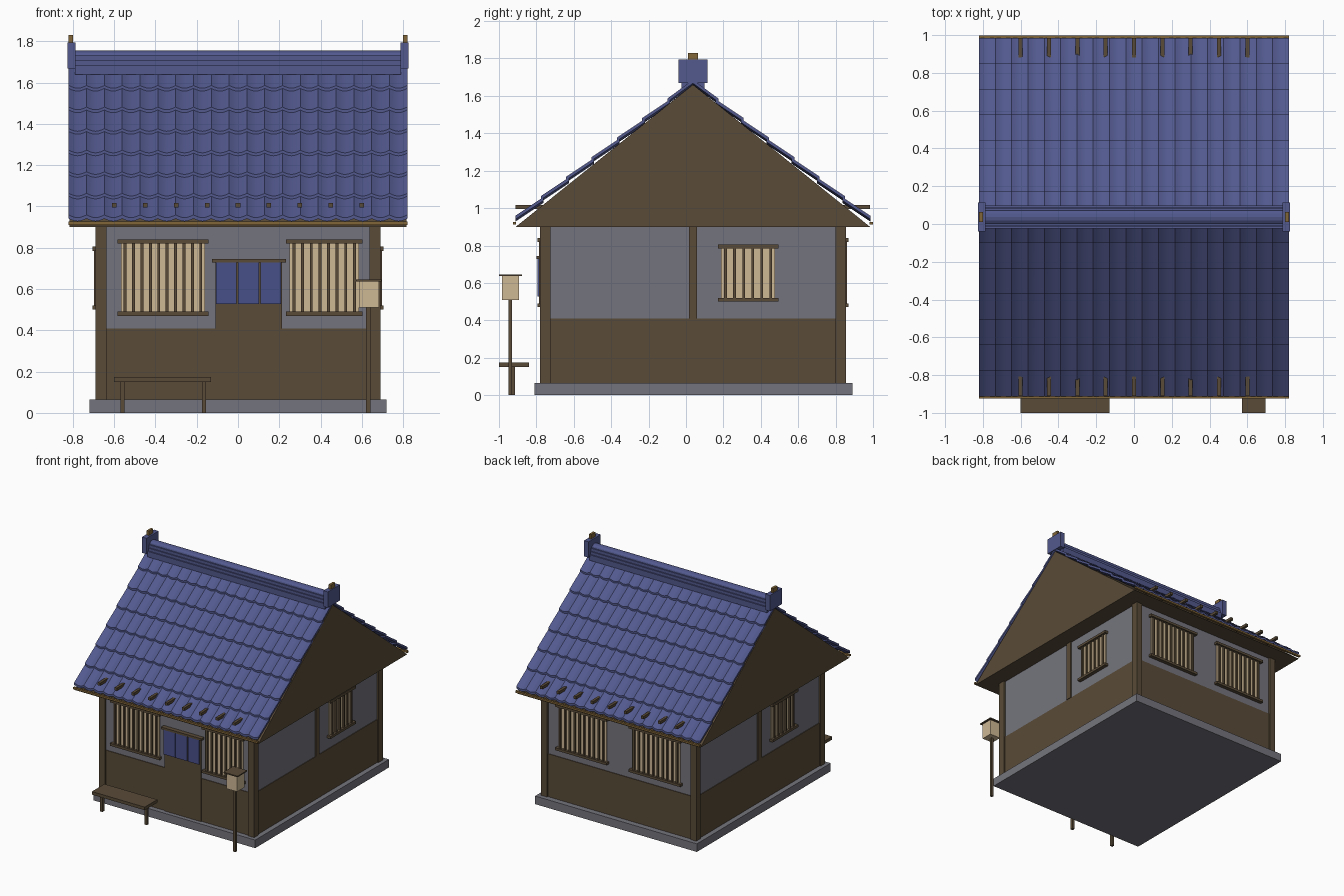
import bpy, bmesh, math
from mathutils import Matrix

cube = bpy.data.objects.get("Cube")
if cube:
    bpy.data.objects.remove(cube, do_unlink=True)

MID = 0.037          # depth centre of the house
TILES, ROWS = 19, 7  # roof tile columns and courses


def material(name, rgb):
    m = bpy.data.materials.new(name)
    m.use_nodes = True
    m.diffuse_color = (*rgb, 1)
    m.node_tree.nodes["Principled BSDF"].inputs["Base Color"].default_value = (*rgb, 1)
    return m


WOOD = material("dark wood", (0.1, 0.07, 0.04))
OCHRE = material("ochre wood", (0.22, 0.13, 0.04))
PLASTER = material("grey plaster", (0.175, 0.175, 0.205))
STONE = material("foundation stone", (0.175, 0.175, 0.205))
TILE = material("blue roof tile", (0.085, 0.1, 0.27))
CLOTH = material("blue cloth", (0.065, 0.08, 0.25))
PAPER = material("cream paper", (0.62, 0.48, 0.3))


def finish(name, bm, mat):
    bmesh.ops.recalc_face_normals(bm, faces=bm.faces)
    mesh = bpy.data.meshes.new(name)
    bm.to_mesh(mesh)
    bm.free()
    mesh.materials.append(mat)
    ob = bpy.data.objects.new(name, mesh)
    bpy.context.collection.objects.link(ob)
    return ob


def box(name, mat, x, y, z, turn=None):
    """Box between the given ranges, optionally turned about the vertical axis."""
    bm = bmesh.new()
    bmesh.ops.create_cube(bm, size=1)
    for v in bm.verts:
        for i, (a, b) in enumerate((x, y, z)):
            v.co[i] = a if v.co[i] < 0 else b
    if turn:
        bm.transform(turn)
    return finish(name, bm, mat)


def extrude_x(name, mat, profile, half):
    """Closed y-z profile swept along x."""
    bm = bmesh.new()
    ends = [[bm.verts.new((s * half, y, z)) for y, z in profile] for s in (-1, 1)]
    n = len(profile)
    for e in ends:
        bm.faces.new(e)
    for i in range(n):
        j = (i + 1) % n
        bm.faces.new((ends[0][i], ends[0][j], ends[1][j], ends[1][i]))
    return finish(name, bm, mat)


# Foundation, walls and posts
box("foundation", STONE, (-0.72, 0.72), (-0.81, 0.89), (0, 0.065))
box("plaster_walls", PLASTER, (-0.675, 0.675), (-0.765, 0.84), (0.3, 0.9))
box("lower_wall_boards", WOOD, (-0.68, 0.68), (-0.77, 0.845), (0.065, 0.41))
for sx, side in ((-1, "right"), (1, "left")):
    xs = sorted((sx * 0.637, sx * 0.69))
    box("front_post_" + side, WOOD, xs, (-0.78, -0.725), (0.065, 0.9))
    box("back_post_" + side, WOOD, xs, (0.8, 0.855), (0.065, 0.9))
    box("middle_post_" + side, WOOD, sorted((sx * 0.66, sx * 0.685)),
        (0.015, 0.06), (0.41, 0.9))


def window(name, a, b, z0, z1, bars, turn):
    """Barred window on a wall whose surface is the local plane y = 0 facing -y."""
    box(name + "_paper", PAPER, (a, b), (-0.009, 0.005), (z0, z1), turn)
    step = (b - a) / bars
    for i in range(bars):
        c = a + step * (i + 0.5)
        box(f"{name}_bar_{i}", WOOD, (c - 0.007, c + 0.007), (-0.022, 0), (z0, z1), turn)
    for part, z in (("sill", z0), ("lintel", z1)):
        box(f"{name}_{part}", WOOD, (a - 0.017, b + 0.017), (-0.03, 0.005),
            (z - 0.01, z + 0.01), turn)


def wall(x, y, degrees):
    return Matrix.Translation((x, y, 0)) @ Matrix.Rotation(math.radians(degrees), 4, 'Z')


front, back = wall(0, -0.765, 0), wall(0, 0.84, 180)
window("front_window_right", -0.567, -0.16, 0.48, 0.83, 10, front)
window("front_window_left", 0.25, 0.585, 0.48, 0.83, 8, front)
window("back_window_right", 0.115, 0.54, 0.48, 0.83, 10, back)
window("back_window_left", -0.54, -0.115, 0.48, 0.83, 10, back)
window("left_window", 0.15, 0.44, 0.51, 0.795, 6, wall(0.675, MID, 90))
window("right_window", 0.15, 0.44, 0.51, 0.795, 6, wall(-0.675, MID, -90))

# Door with a split curtain
box("door", WOOD, (-0.11, 0.213), (-0.777, -0.75), (0.065, 0.73))
for i in range(3):
    a = -0.107 + i * 0.108
    box(f"curtain_panel_{i}", CLOTH, (a, a + 0.1), (-0.793, -0.786), (0.528, 0.73))
box("curtain_rail", WOOD, (-0.125, 0.233), (-0.8, -0.765), (0.728, 0.745))

# Roof body, eave boards and rafter ends
extrude_x("roof_gable_body", WOOD, [(-0.91, 0.9), (0.984, 0.9), (MID, 1.66)], 0.817)
for s, side in ((-1, "front"), (1, "back")):
    box(side + "_eave_board", OCHRE, (-0.82, 0.82),
        sorted((MID + s * 0.945, MID + s * 0.962)), (0.911, 0.926))
    for i in range(9):
        c = (i - 4) * 0.15
        box(f"{side}_rafter_end_{i}", WOOD, (c - 0.011, c + 0.011),
            sorted((MID + s * 0.8, MID + s * 0.948)), (0.994, 1.016))


def tile_slope(name, s):
    """Overlapping courses of scalloped tiles on one side of the roof."""
    bm = bmesh.new()
    seg = 6
    for r in range(ROWS):
        low_y, low_z = 0.949 - 0.1355 * r, 0.95 + 0.1045 * r
        high_y, high_z = max(low_y - 0.15, 0.0), low_z + 0.1
        rings = []
        for i in range(TILES * seg + 1):
            x = -0.82 + 1.64 * i / (TILES * seg)
            sag = 0.013 * math.sin(math.pi * (i % seg) / seg)
            rings.append([bm.verts.new((x, MID + s * y, z - sag)) for y, z in (
                (low_y, low_z + 0.009), (high_y, high_z + 0.009),
                (high_y, high_z - 0.009), (low_y, low_z - 0.009))])
        for a, b in zip(rings, rings[1:]):
            for k in range(4):
                bm.faces.new((a[k], a[(k + 1) % 4], b[(k + 1) % 4], b[k]))
        bm.faces.new(rings[0])
        bm.faces.new(rings[-1])
    ob = finish(name, bm, TILE)
    bpy.ops.object.select_all(action='DESELECT')
    ob.select_set(True)
    bpy.context.view_layer.objects.active = ob
    bpy.ops.object.shade_smooth_by_angle(angle=math.radians(25))


tile_slope("front_roof_tiles", -1)
tile_slope("back_roof_tiles", 1)

# Stepped ridge with end blocks and pegs
for i, (hw, z0, z1) in enumerate(((0.062, 1.64, 1.685), (0.053, 1.685, 1.708),
                                  (0.045, 1.708, 1.732))):
    box(f"ridge_course_{i}", TILE, (-0.79, 0.79), (MID - hw, MID + hw), (z0, z1))
cap = [(MID + 0.036 * math.cos(math.pi * k / 6), 1.73 + 0.025 * math.sin(math.pi * k / 6))
       for k in range(7)]
extrude_x("ridge_cap", TILE, cap, 0.79)
for sx, side in ((-1, "right"), (1, "left")):
    box("ridge_end_block_" + side, TILE, sorted((sx * 0.787, sx * 0.827)),
        (MID - 0.077, MID + 0.077), (1.668, 1.795))
    box("ridge_peg_" + side, OCHRE, sorted((sx * 0.8, sx * 0.82)),
        (MID - 0.027, MID + 0.027), (1.75, 1.83))

# Bench
box("bench_seat", WOOD, (-0.6, -0.13), (-1.0, -0.84), (0.15, 0.175))
for i, c in enumerate((-0.56, -0.165)):
    box(f"bench_leg_{i}", WOOD, (c - 0.01, c + 0.01), (-0.938, -0.914), (0, 0.15))

# Lantern on a post
box("lantern_post", WOOD, (0.621, 0.641), (-0.949, -0.929), (0, 0.52))
box("lantern_box", PAPER, (0.586, 0.682), (-0.985, -0.893), (0.51, 0.636))
box("lantern_roof", WOOD, (0.571, 0.696), (-1.0, -0.877), (0.636, 0.645))
